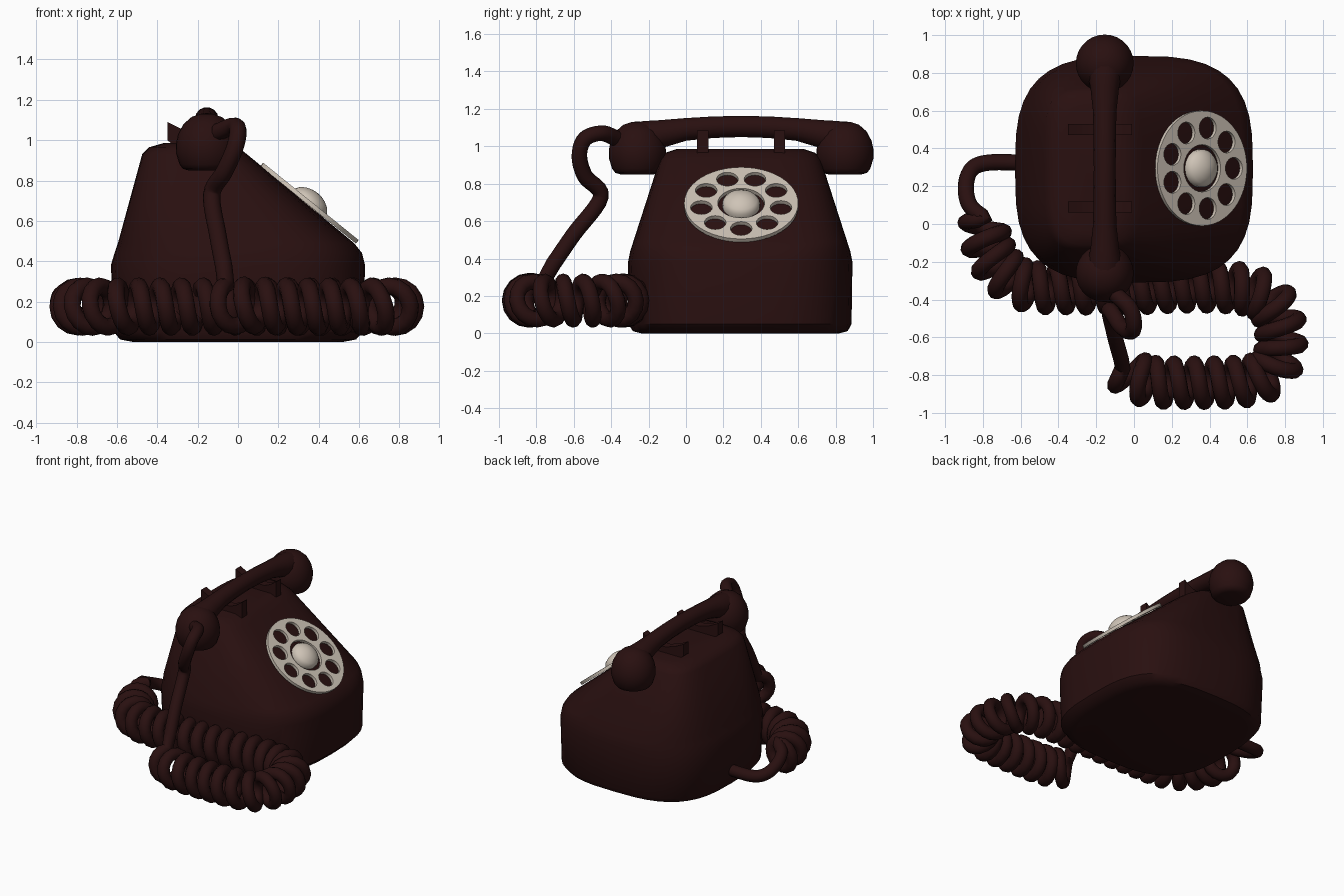
import bpy, bmesh
from math import sin, cos, pi, radians, copysign
from mathutils import Vector, Matrix

cube = bpy.data.objects.get("Cube")
if cube:
    bpy.data.objects.remove(cube)


def material(name, rgb):
    m = bpy.data.materials.new(name)
    m.use_nodes = True
    m.diffuse_color = (*rgb, 1)
    m.node_tree.nodes["Principled BSDF"].inputs["Base Color"].default_value = (*rgb, 1)
    return m


DARK = material("dark oxblood", (0.022, 0.005, 0.005))
CREAM = material("cream", (0.62, 0.55, 0.47))
MID_Y = 0.295   # symmetry plane of body and handset
BAR_X = -0.155  # line of the handset


def add_mesh(name, me, mat, matrix=Matrix()):
    me.materials.clear()
    me.materials.append(mat)
    me.shade_smooth()
    me.set_sharp_from_angle(angle=radians(40))
    ob = bpy.data.objects.new(name, me)
    ob.matrix_world = matrix
    bpy.context.collection.objects.link(ob)
    return ob


def loft(name, rings, mat, matrix=Matrix()):
    """Skin a stack of closed point rings and cap both ends."""
    bm = bmesh.new()
    loops = [[bm.verts.new(p) for p in ring] for ring in rings]
    n = len(loops[0])
    for a, b in zip(loops, loops[1:]):
        for i in range(n):
            j = (i + 1) % n
            bm.faces.new((a[i], a[j], b[j], b[i]))
    bm.faces.new(loops[0][::-1])
    bm.faces.new(loops[-1])
    bmesh.ops.recalc_face_normals(bm, faces=bm.faces)
    me = bpy.data.meshes.new(name)
    bm.to_mesh(me)
    bm.free()
    return add_mesh(name, me, mat, matrix)


def lathe(name, profile, mat, matrix, n=28):
    rings = [[(r * cos(2 * pi * i / n), r * sin(2 * pi * i / n), z) for i in range(n)]
             for r, z in profile]
    return loft(name, rings, mat, matrix)


def curve_mesh(name, cu, mat, matrix=Matrix()):
    """Turn curve data into a mesh object."""
    tmp = bpy.data.objects.new(name, cu)
    bpy.context.collection.objects.link(tmp)
    deps = bpy.context.evaluated_depsgraph_get()
    me = bpy.data.meshes.new_from_object(tmp.evaluated_get(deps))
    bpy.data.objects.remove(tmp)
    return add_mesh(name, me, mat, matrix)


def spline(cu, points, radii=None, cyclic=False):
    s = cu.splines.new('POLY')
    s.points.add(len(points) - 1)
    for i, p in enumerate(points):
        s.points[i].co = (*p, 1)
        s.points[i].radius = radii[i] if radii else 1
    s.use_cyclic_u = cyclic


def tube(name, points, radius, mat, radii=None, resolution=3):
    cu = bpy.data.curves.new(name, 'CURVE')
    cu.dimensions = '3D'
    cu.bevel_depth = radius
    cu.bevel_resolution = resolution
    cu.use_fill_caps = True
    spline(cu, points, radii)
    return curve_mesh(name, cu, mat)


def smooth_path(points, steps):
    """Catmull-Rom interpolation through the points."""
    p = [Vector(q) for q in points]
    p = [2 * p[0] - p[1]] + p + [2 * p[-1] - p[-2]]
    out = []
    for a, b, c, d in zip(p, p[1:], p[2:], p[3:]):
        for k in range(steps):
            t = k / steps
            out.append(0.5 * (2 * b + (c - a) * t + (2 * a - 5 * b + 4 * c - d) * t * t
                              + (3 * b - a - 3 * c + d) * t ** 3))
    return out + [p[-2]]


# Body: rounded-square sections (z, left x, right x, half depth, squareness)
def section(z, x0, x1, hy, power, n=40):
    def se(v):
        return copysign(abs(v) ** (2 / power), v)
    return [((x0 + x1) / 2 + (x1 - x0) / 2 * se(cos(2 * pi * i / n)),
             MID_Y - 0.005 + hy * se(sin(2 * pi * i / n)), z) for i in range(n)]


body = [(0, -.52, .52, .53, 3), (.012, -.585, .585, .575, 3), (.05, -.615, .62, .595, 3.1),
        (.38, -.63, .63, .6, 3.1), (.44, -.612, .615, .588, 3.2), (.49, -.595, .575, .572, 3.5),
        (.93, -.475, .045, .43, 4), (.965, -.44, 0, .4, 3.6), (.985, -.37, -.05, .34, 3.2)]
loft("body", [section(*s) for s in body], DARK)

# Dial: flat disc with nine finger holes and a domed hub
tilt = Matrix.Translation((.36, MID_Y, .695)) @ Matrix.Rotation(radians(39), 4, 'Y')


def circle(cx, cy, r, n):
    return [(cx + r * cos(2 * pi * i / n), cy + r * sin(2 * pi * i / n), 0) for i in range(n)]


disc = bpy.data.curves.new("dial", 'CURVE')
disc.dimensions = '2D'
disc.fill_mode = 'BOTH'
disc.extrude = .011
spline(disc, circle(0, 0, .305, 48), cyclic=True)
spline(disc, circle(0, 0, .125, 32), cyclic=True)
for k in range(9):
    a = 2 * pi * k / 9
    spline(disc, circle(.216 * cos(a), .216 * sin(a), .058, 20), cyclic=True)
curve_mesh("dial", disc, CREAM, tilt @ Matrix.Translation((0, 0, -.009)))
lathe("dial_hub", [(.1, -.025), (.1, .005), (.085, .026), (.055, .044), (.025, .053), (.004, .055)],
      CREAM, tilt)

# Cradle: two saddles with raised horns
saddle = [(-.35, 1.0), (-.35, 1.09), (-.28, 1.055), (-.2, 1.03), (-.11, 1.03),
          (-.06, 1.05), (-.01, 1.085), (-.01, .96), (-.3, .96)]
for side, y in (("front", MID_Y - .205), ("back", MID_Y + .205)):
    loft(side + "_cradle", [[(x, y + dy, z) for x, z in saddle] for dy in (-.03, .03)], DARK)

# Handset: arched grip with a bell at each end
half = [(-.565, 1.03, .095), (-.5, 1.05, .09), (-.42, 1.068, .075), (-.3, 1.09, .062),
        (-.15, 1.102, .059)]
grip = half + [(0, 1.106, .058)] + [(-y, z, r) for y, z, r in reversed(half)]
tube("handset_grip", [(BAR_X, MID_Y + y, z) for y, z, r in grip], 1, DARK,
     [r for y, z, r in grip], 5)
bell = [(.09, .85), (.118, .858), (.135, .88), (.152, .935), (.153, .98), (.142, 1.03),
        (.115, 1.08), (.075, 1.115), (.03, 1.13), (.004, 1.132)]
for name, s in (("mouthpiece", -1), ("earpiece", 1)):
    lathe(name, bell, DARK, Matrix.Translation((BAR_X, MID_Y + s * .555, 0)))

# Cord: lead from the mouthpiece, long coil around the front, lead into the body
lead = smooth_path([(-.1, -.37, 1.04), (-.02, -.45, 1.07), (0, -.54, 1.04), (-.02, -.57, .95),
                    (-.07, -.54, .84), (-.13, -.455, .73), (-.1, -.6, .53), (-.07, -.71, .37)], 6)
route = smooth_path([(-.06, -.76, .18), (.06, -.83, .18), (.3, -.84, .175), (.6, -.83, .175),
                     (.74, -.77, .175), (.78, -.6, .175), (.73, -.42, .175), (.58, -.345, .175),
                     (.3, -.33, .175), (0, -.34, .175), (-.3, -.34, .175), (-.58, -.325, .175),
                     (-.72, -.22, .175), (-.785, -.08, .175), (-.79, .03, .175)], 40)
lengths = [0]
for a, b in zip(route, route[1:]):
    lengths.append(lengths[-1] + (b - a).length)
TURNS, PER_TURN, COIL = round(lengths[-1] / .108), 16, .102
coil, k = [], 0
for i in range(TURNS * PER_TURN + 1):
    target = lengths[-1] * i / (TURNS * PER_TURN)
    while k < len(route) - 2 and lengths[k + 1] < target:
        k += 1
    step = route[k + 1] - route[k]
    centre = route[k] + step * ((target - lengths[k]) / step.length)
    across = Vector((-step.y, step.x, 0)).normalized()
    ang = 2 * pi * i / PER_TURN + pi / 2
    coil.append(centre + COIL * (across * cos(ang) + Vector((0, 0, sin(ang)))))
tail = smooth_path([coil[-1], (-.87, .1, .24), (-.89, .2, .19), (-.86, .29, .15),
                    (-.77, .325, .13), (-.58, .325, .13)], 6)
tube("cord", lead + coil + tail[1:], .043, DARK)
